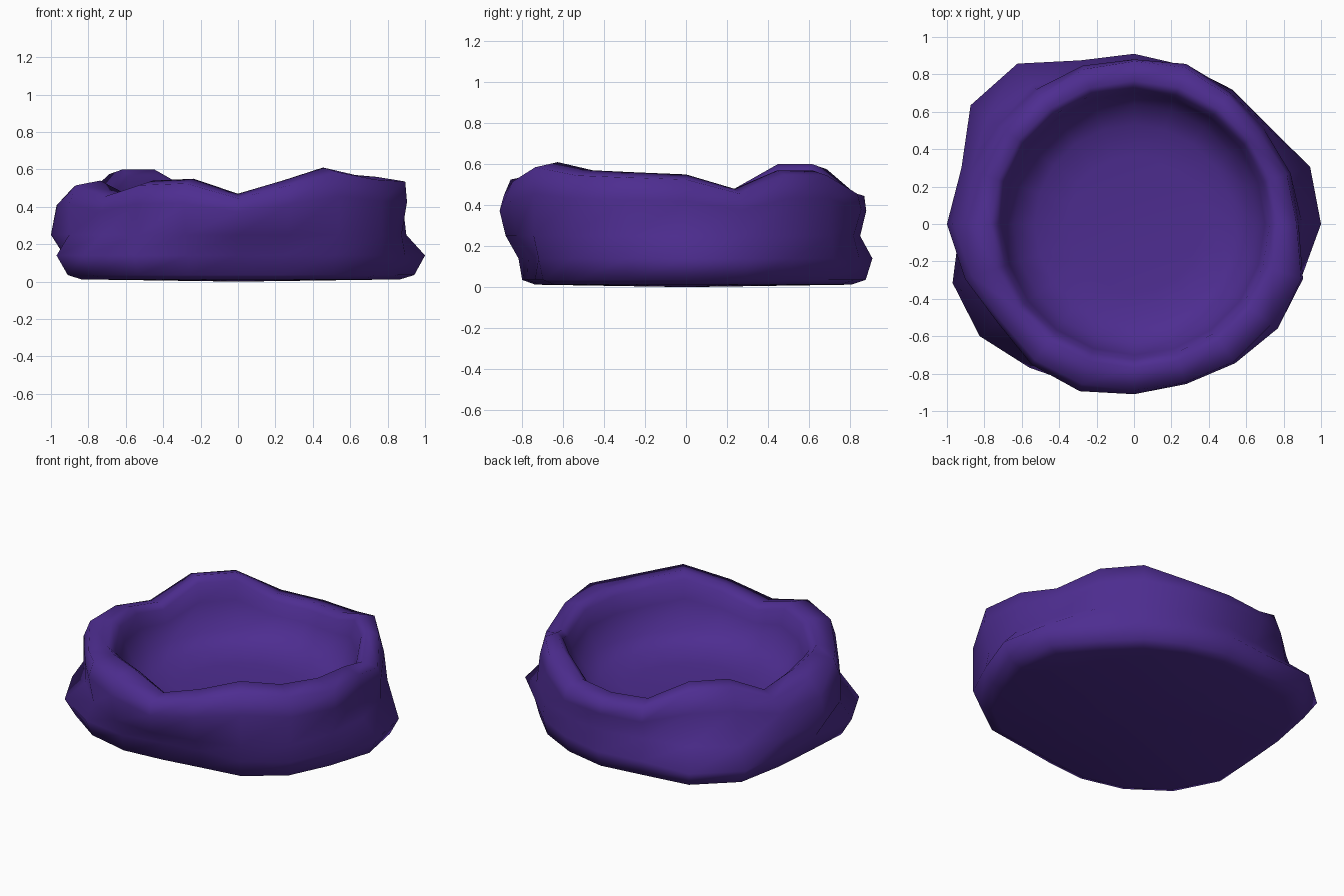
import bpy
import bmesh
from math import cos, sin, tau

default_cube = bpy.data.objects.get("Cube")
if default_cube:
    bpy.data.objects.remove(default_cube, do_unlink=True)

SEGMENTS = 20

# One purple fabric for the whole bed
purple = bpy.data.materials.new("purple fabric")
purple.use_nodes = True
colour = (0.075, 0.026, 0.28, 1)
purple.diffuse_color = colour
purple.node_tree.nodes["Principled BSDF"].inputs["Base Color"].default_value = colour

# Hand-shaped radii and rim heights in hundredths, anticlockwise from +x
skirt = [100, 99, 89, 89, 89, 91, 92, 106, 108, 96,
         93, 102, 102, 95, 86, 77, 77, 89, 95, 94]
fold = [90, 88, 88, 88, 86, 85, 84, 92, 97, 97,
        100, 95, 90, 90, 91, 88, 87, 92, 95, 92]
bulge = [88, 88, 86, 87, 90, 88, 89, 89, 90, 92,
         97, 95, 90, 93, 94, 91, 90, 92, 95, 95]
lip = [87, 86, 83, 85, 88, 87, 87, 85, 85, 86,
       88, 91, 88, 90, 90, 89, 89, 91, 91, 94]
rim_height = [55, 48, 57, 57, 48, 47, 48, 60, 60, 48,
              53, 54, 48, 54, 55, 47, 54, 61, 57, 56]


def scaled(values, factor=1.0, offset=0.0):
    return [value / 100 * factor + offset for value in values]


def level(value):
    return [value] * SEGMENTS


def blend(first, second, amount):
    return [a + (b - a) * amount for a, b in zip(first, second)]


def add_ring(bm, radii, heights):
    ring = []
    for i in range(SEGMENTS):
        angle = tau * i / SEGMENTS
        ring.append(bm.verts.new((radii[i] * cos(angle), radii[i] * sin(angle), heights[i])))
    return ring


def cap(bm, ring, height):
    centre = bm.verts.new((0, 0, height))
    for i in range(SEGMENTS):
        bm.faces.new((ring[i], ring[(i + 1) % SEGMENTS], centre))


base = blend(scaled(skirt, 0.97), level(0.86), 0.25)
crest = blend(scaled(lip), level(0.74), 0.8)

# Cross-section from the underside, over the thick rim and down to the cushion
sections = [
    ([radius * 0.92 for radius in base], level(0.012)),
    (base, level(0.035)),
    (scaled(skirt), level(0.14)),
    (scaled(fold), level(0.25)),
    (scaled(bulge), scaled(rim_height, 0.6, 0.09)),
    (scaled(lip), scaled(rim_height, offset=-0.025)),
    (crest, scaled(rim_height)),
    (level(0.725), scaled(rim_height, offset=-0.035)),
    (level(0.7), scaled(rim_height, 0.7, 0.03)),
    (level(0.64), level(0.28)),
    (level(0.53), level(0.215)),
    (level(0.36), level(0.195)),
]

bm = bmesh.new()
rings = [add_ring(bm, radii, heights) for radii, heights in sections]
for lower, upper in zip(rings, rings[1:]):
    for i in range(SEGMENTS):
        j = (i + 1) % SEGMENTS
        bm.faces.new((lower[i], lower[j], upper[j], upper[i]))

# Close the underside and the cushion
cap(bm, rings[0], 0.0)
cap(bm, rings[-1], 0.19)
bmesh.ops.recalc_face_normals(bm, faces=bm.faces)

mesh = bpy.data.meshes.new("soft_round_bed")
bm.to_mesh(mesh)
bm.free()
mesh.materials.append(purple)
bed = bpy.data.objects.new("soft_round_bed", mesh)
bpy.context.collection.objects.link(bed)

# Soft shading
bpy.ops.object.select_all(action="DESELECT")
bed.select_set(True)
bpy.context.view_layer.objects.active = bed
bpy.ops.object.shade_smooth_by_angle(angle=1.4)
